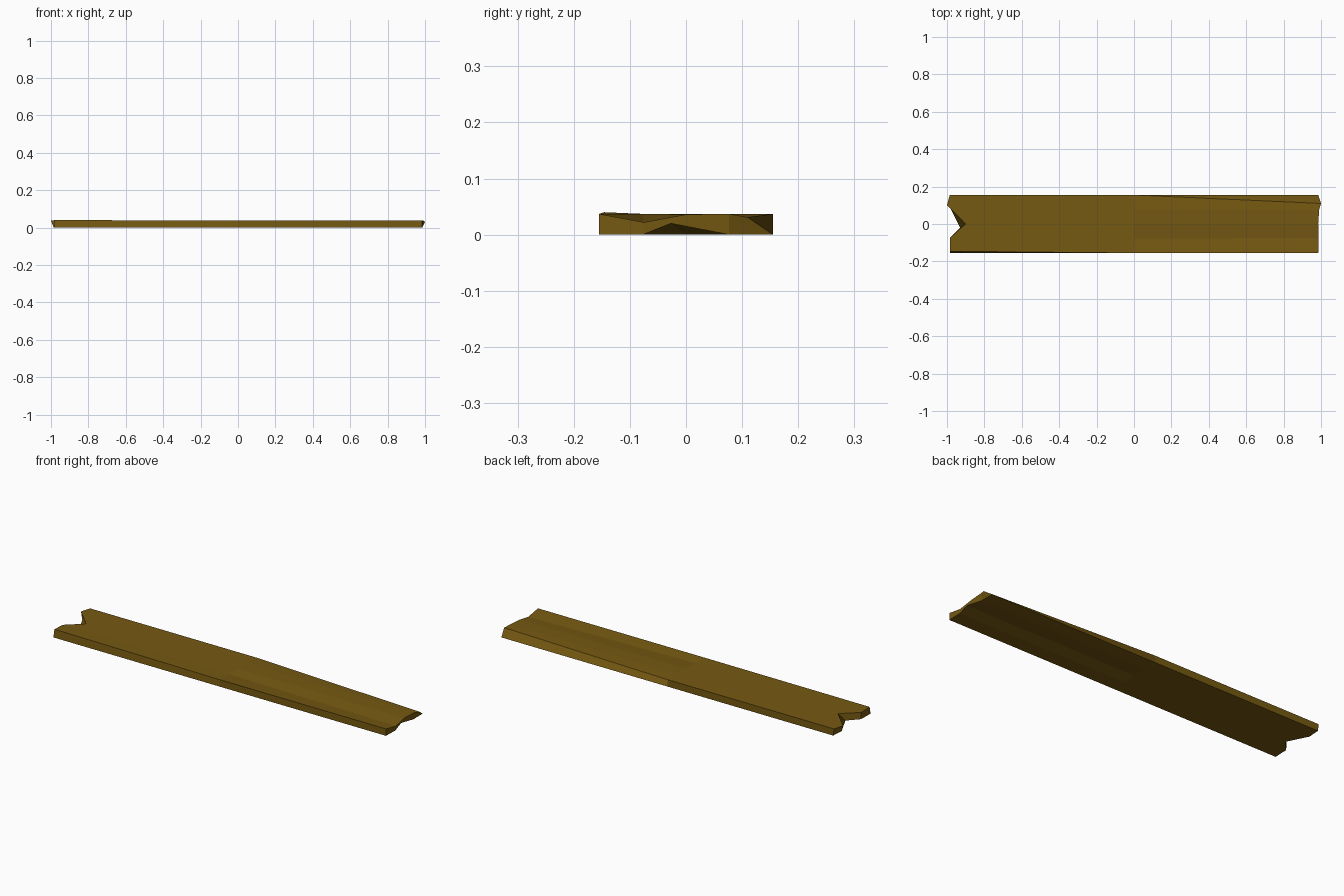
import bpy, bmesh

if "Cube" in bpy.data.objects:
    bpy.data.objects.remove(bpy.data.objects["Cube"])

# Single wood colour
wood = bpy.data.materials.new("dark_brown_wood")
wood.diffuse_color = (0.18, 0.10, 0.006, 1)
wood.use_nodes = True
wood.node_tree.nodes["Principled BSDF"].inputs["Base Color"].default_value = wood.diffuse_color

W, T = 0.155, 0.037
ys = [-W, -W / 2, 0, W / 2, W]

# Cross-sections along the plank: broken left end, straight middle, splintered right end
left_top = [(-0.985, -0.146, 0.040), (-0.985, -0.076, T), (-0.90, 0.0, T),
            (-1.0, 0.10, T), (-0.985, W, T)]
left_bot = [(-0.985, -W, 0), (-0.982, -0.076, 0), (-0.93, -0.02, 0),
            (-0.985, 0.09, 0), (-0.98, W, 0)]
mid_top = [(0, y, T) for y in ys]
mid_bot = [(0, y, 0) for y in ys]
right_top = [(0.985, -W, T), (0.987, -0.075, 0.022), (0.985, 0.0, 0.036),
             (0.99, 0.077, T), (1.0, 0.11, 0.031)]
right_bot = [(0.985, -W, 0), (0.987, -0.077, 0), (0.985, -0.027, 0.02),
             (0.985, 0.077, 0), (0.985, W, 0)]

bm = bmesh.new()
# Each ring runs along the top, then back along the bottom
rings = [[bm.verts.new(p) for p in top + bot[::-1]]
         for top, bot in ((left_top, left_bot), (mid_top, mid_bot), (right_top, right_bot))]

# Long faces of the plank
for a, b in zip(rings, rings[1:]):
    for i in range(10):
        j = (i + 1) % 10
        bm.faces.new((a[i], a[j], b[j], b[i]))

# Jagged end grain
for r in (rings[0], rings[-1]):
    for i in range(4):
        bm.faces.new((r[i], r[i + 1], r[8 - i], r[9 - i]))

bmesh.ops.recalc_face_normals(bm, faces=bm.faces)
mesh = bpy.data.meshes.new("plank")
bm.to_mesh(mesh)
bm.free()
mesh.materials.append(wood)
plank = bpy.data.objects.new("plank", mesh)
bpy.context.collection.objects.link(plank)
